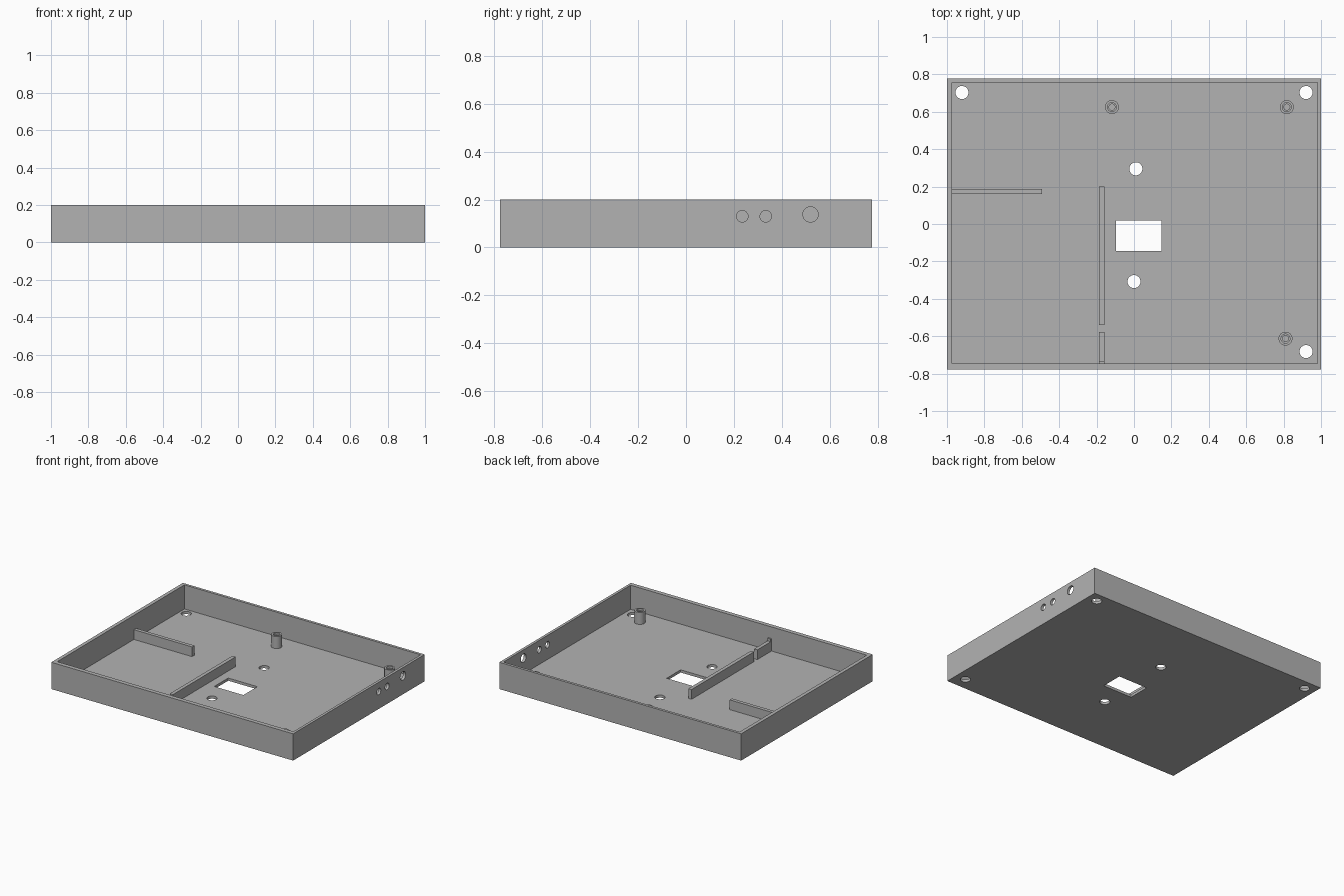
import bpy, bmesh, math
from mathutils import Matrix

default = bpy.data.objects.get("Cube")
if default:
    bpy.data.objects.remove(default, do_unlink=True)

grey = bpy.data.materials.new("mid_grey")
grey.use_nodes = True
grey.diffuse_color = (0.45, 0.45, 0.45, 1)
grey.node_tree.nodes["Principled BSDF"].inputs["Base Color"].default_value = grey.diffuse_color

FLOOR, HEIGHT, DEPTH = 0.02, 0.2, 0.777
RIB_TOP = 0.093
INNER_LEFT, INNER_FRONT = -0.973, -0.745


def finish(name, bm):
    bmesh.ops.recalc_face_normals(bm, faces=bm.faces)
    mesh = bpy.data.meshes.new(name)
    bm.to_mesh(mesh)
    bm.free()
    mesh.materials.append(grey)
    obj = bpy.data.objects.new(name, mesh)
    bpy.context.collection.objects.link(obj)
    return obj


def activate(obj):
    bpy.ops.object.select_all(action='DESELECT')
    obj.select_set(True)
    bpy.context.view_layer.objects.active = obj


def box(name, x, y, z):
    bm = bmesh.new()
    size = [b - a for a, b in (x, y, z)]
    mid = [(a + b) / 2 for a, b in (x, y, z)]
    bmesh.ops.create_cube(bm, size=1, matrix=Matrix.Translation(mid) @ Matrix.Diagonal((*size, 1)))
    return finish(name, bm)


def drill(name, centre, radius, length, sideways=False):
    bm = bmesh.new()
    turn = Matrix.Rotation(math.pi / 2 if sideways else 0, 4, 'Y')
    bmesh.ops.create_cone(bm, cap_ends=True, segments=32, radius1=radius, radius2=radius,
                          depth=length, matrix=Matrix.Translation(centre) @ turn)
    return finish(name, bm)


def cut(target, cutter):
    cutter.hide_render = True
    activate(target)
    mod = target.modifiers.new("cut", 'BOOLEAN')
    mod.operation, mod.solver, mod.object = 'DIFFERENCE', 'EXACT', cutter
    bpy.ops.object.modifier_apply(modifier=mod.name)
    bpy.data.objects.remove(cutter, do_unlink=True)


# Open tray
tray = box("tray", (-1, 1), (-DEPTH, DEPTH), (0, HEIGHT))
cut(tray, box("cavity", (INNER_LEFT, 0.98), (INNER_FRONT, 0.757), (FLOOR, HEIGHT + 0.1)))

# Rectangular opening and round holes in the floor
cut(tray, box("floor_window", (-0.095, 0.146), (-0.145, 0.02), (-0.1, 0.1)))
for x, y in [(-0.92, 0.703), (0.92, 0.703), (0.92, -0.682), (0.01, 0.295), (0, -0.308)]:
    cut(tray, drill("floor_hole", (x, y, 0), 0.035, 0.2))

# Round holes through the side wall
for y, z, radius in [(0.235, 0.13, 0.024), (0.333, 0.13, 0.024), (0.52, 0.138, 0.032)]:
    cut(tray, drill("side_hole", (1, y, z), radius, 0.2, sideways=True))
activate(tray)
bpy.ops.object.shade_smooth_by_angle(angle=math.radians(30))

# Inner dividers, the long one split by a cable gap
rib_base = FLOOR - 0.005
long_x = (-0.186, -0.159)
box("short_divider", (INNER_LEFT - 0.005, -0.492), (0.16, 0.187), (rib_base, RIB_TOP))
box("long_divider", long_x, (-0.54, 0.2), (rib_base, RIB_TOP))
box("divider_end", long_x, (-0.735, -0.577), (rib_base, RIB_TOP))
box("divider_post", long_x, (INNER_FRONT - 0.005, -0.735), (rib_base, 0.113))

# Screw posts with stepped blind holes
profile = [(0.037, FLOOR - 0.005), (0.037, 0.11), (0.024, 0.11), (0.024, 0.095),
           (0.016, 0.095), (0.016, FLOOR + 0.002), (0, FLOOR + 0.002)]
for name, x, y in [("back_middle", -0.118, 0.625), ("back_left", 0.817, 0.625), ("front_left", 0.81, -0.613)]:
    bm = bmesh.new()
    verts = [bm.verts.new((r, 0, z)) for r, z in profile]
    edges = [bm.edges.new(pair) for pair in zip(verts, verts[1:])]
    bmesh.ops.spin(bm, geom=verts + edges, cent=(0, 0, 0), axis=(0, 0, 1),
                   angle=math.tau, steps=32)
    bmesh.ops.remove_doubles(bm, verts=bm.verts, dist=0.0005)
    post = finish(name + "_screw_post", bm)
    post.location = (x, y, 0)
    activate(post)
    bpy.ops.object.shade_smooth_by_angle(angle=math.radians(30))
